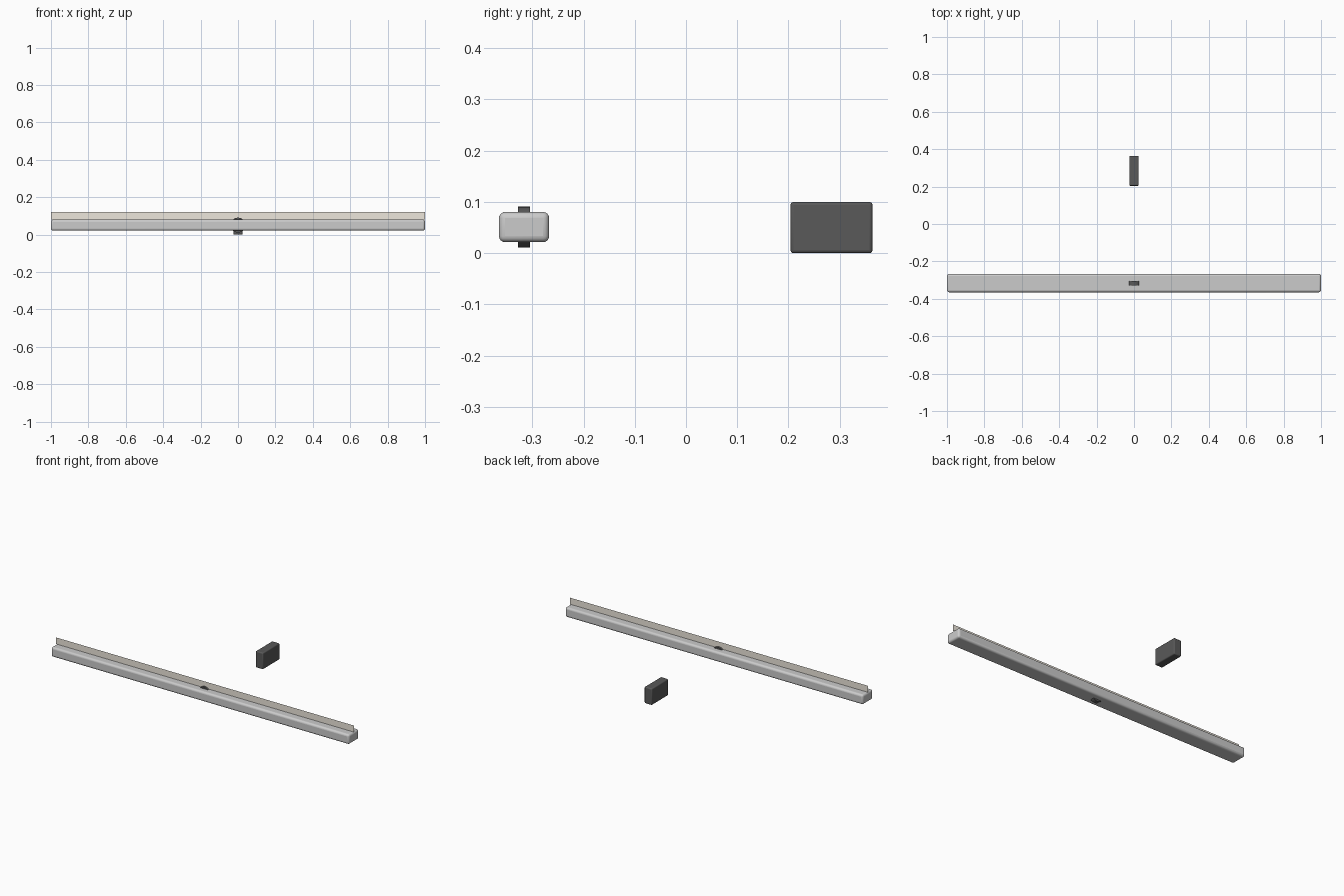
import bpy, math

if "Cube" in bpy.data.objects:
    bpy.data.objects.remove(bpy.data.objects["Cube"])


def colour(obj, name, rgb):
    mat = bpy.data.materials.get(name) or bpy.data.materials.new(name)
    mat.diffuse_color = (*rgb, 1)
    mat.use_nodes = True
    mat.node_tree.nodes["Principled BSDF"].inputs["Base Color"].default_value = mat.diffuse_color
    obj.data.materials.append(mat)


def finish(obj, width, segments):
    # round the edges and shade smoothly
    mod = obj.modifiers.new("round_edges", 'BEVEL')
    mod.width = width
    mod.segments = segments
    mod.limit_method = 'ANGLE'
    bpy.ops.object.shade_smooth_by_angle(angle=math.radians(35))


def box(name, centre, size, bevel, segments):
    bpy.ops.mesh.primitive_cube_add(size=1, location=centre)
    obj = bpy.context.object
    obj.name = name
    obj.scale = size
    bpy.ops.object.transform_apply(location=False, rotation=False, scale=True)
    finish(obj, bevel, segments)
    return obj


DARK = (0.1, 0.1, 0.1)
BAR_Y = -0.316

# long rounded bar
box("long_bar", (0, BAR_Y, 0.051), (2.0, 0.098, 0.059), 0.012, 4)

# small dark block behind the bar
block = box("rear_block", (0, 0.284, 0.05), (0.05, 0.16, 0.1), 0.006, 3)
colour(block, "dark_grey", DARK)

# disc through the middle of the bar, its rim showing above and below
bpy.ops.mesh.primitive_cylinder_add(vertices=32, radius=0.04, depth=0.024,
                                    location=(0, BAR_Y, 0.051),
                                    rotation=(math.pi / 2, 0, 0))
disc = bpy.context.object
disc.name = "centre_disc"
bpy.ops.object.shade_smooth_by_angle(angle=math.radians(35))
colour(disc, "dark_grey", DARK)

# thin upright strip on top of the bar, facing the front
bpy.ops.mesh.primitive_plane_add(size=1, location=(0, BAR_Y, 0.1),
                                 rotation=(math.pi / 2, 0, 0))
strip = bpy.context.object
strip.name = "upright_strip"
strip.scale = (2.0, 0.04, 1)
bpy.ops.object.transform_apply(location=False, rotation=True, scale=True)
colour(strip, "warm_white", (0.85, 0.8, 0.72))
